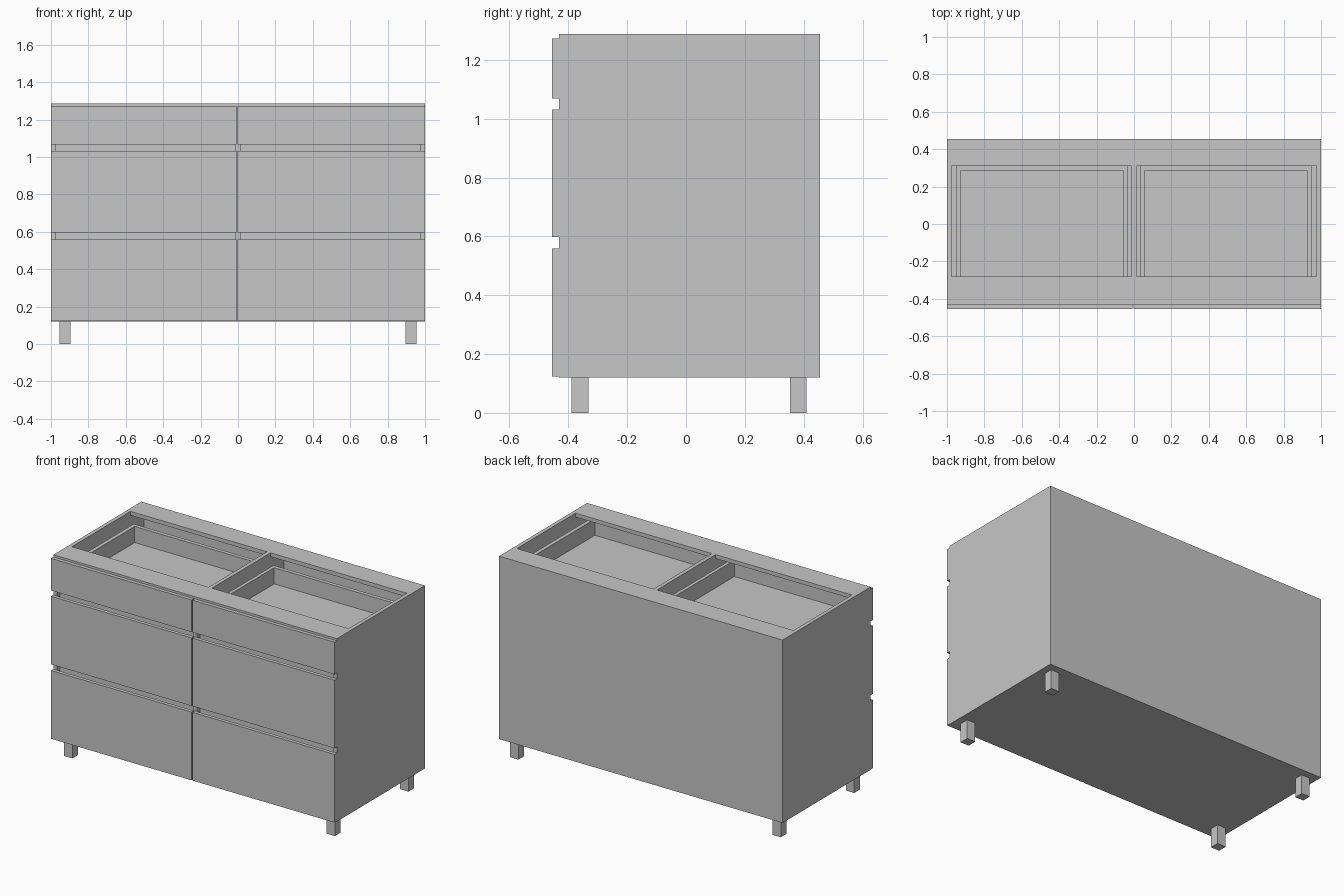
import bpy
import bmesh

if "Cube" in bpy.data.objects:
    bpy.data.objects.remove(bpy.data.objects["Cube"], do_unlink=True)

GREY = (0.57, 0.57, 0.57, 1.0)
mat = bpy.data.materials.new("plain grey")
mat.use_nodes = True
mat.diffuse_color = GREY
mat.node_tree.nodes["Principled BSDF"].inputs["Base Color"].default_value = GREY


def box(name, xs, ys, zs):
    """Box spanning the given (low, high) pairs."""
    bm = bmesh.new()
    bmesh.ops.create_cube(bm, size=1.0)
    for v in bm.verts:
        v.co = [lo + (hi - lo) * (c + 0.5) for c, (lo, hi) in zip(v.co, (xs, ys, zs))]
    mesh = bpy.data.meshes.new(name)
    bm.to_mesh(mesh)
    bm.free()
    mesh.materials.append(mat)
    obj = bpy.data.objects.new(name, mesh)
    bpy.context.collection.objects.link(obj)
    return obj


def mirrored(xs, side):
    return xs if side > 0 else (-xs[1], -xs[0])


FRONT, CARCASS, BACK = -0.455, -0.432, 0.455
BASE, TOP, T = 0.121, 1.287, 0.025
INNER = 0.975                      # inner face of the side panels
HALF = T / 2                       # half of the divider
REAR = BACK - 0.01                 # inner face of the back panel

# Carcass panels
box("bottom_panel", (-INNER, INNER), (CARCASS, REAR), (BASE, BASE + T))
box("back_panel", (-INNER, INNER), (REAR, BACK), (BASE, TOP))
box("divider", (-HALF, HALF), (CARCASS, REAR), (BASE + T, TOP))

# Drawer rows: bottom and top of each front
rows = {"lower": (0.123, 0.558), "middle": (0.597, 1.031), "upper": (1.068, 1.273)}
front_spans = {1: (-0.002, 1.0), -1: (-1.0, -0.009)}

for side, label in ((1, "left"), (-1, "right")):
    box(label + "_side_panel", mirrored((INNER, 1.0), side), (CARCASS, BACK), (BASE, TOP))
    bay = mirrored((HALF, INNER), side)
    box(label + "_front_top_rail", bay, (CARCASS, -0.28), (TOP - T, TOP))
    box(label + "_back_top_rail", bay, (0.31, REAR), (TOP - T, TOP))

    # Square legs
    for end, ys in (("front", (-0.389, -0.331)), ("back", (0.353, 0.409))):
        box(f"{label}_{end}_leg", mirrored((0.896, 0.955), side), ys, (0, BASE))

    for row, (low, high) in rows.items():
        name = f"{label}_{row}_drawer"
        box(name + "_front", front_spans[side], (FRONT, CARCASS), (low, high))

        # Open drawer box behind the front
        z0, z1 = low + 0.03, high - 0.06
        y0, y1 = CARCASS, 0.31
        box(name + "_floor", mirrored((0.056, 0.928), side), (y0 + T, y1 - T), (z0, z0 + 0.012))
        box(name + "_inner_side", mirrored((0.034, 0.056), side), (y0, y1), (z0, z1))
        box(name + "_outer_side", mirrored((0.928, 0.953), side), (y0, y1), (z0, z1))
        box(name + "_back", mirrored((0.056, 0.928), side), (y1 - T, y1), (z0, z1))
        box(name + "_inner_front", mirrored((0.056, 0.928), side), (y0, y0 + T), (z0, z1))

        # Recessed rail behind the finger gap above the row
        if row != "upper":
            box(f"{label}_{row}_gap_rail", bay, (-0.40, -0.375), (high - 0.03, high + 0.06))
